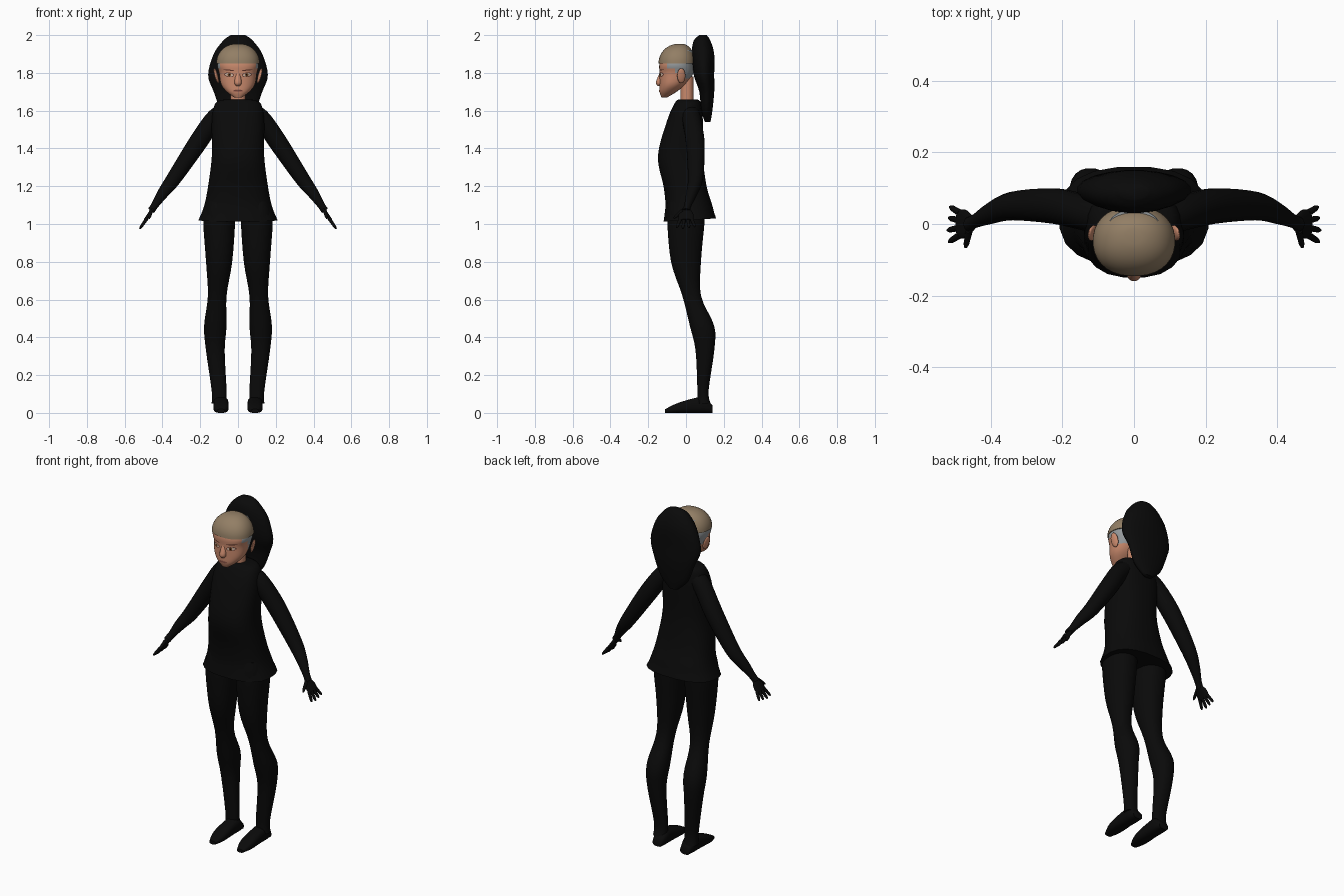
import bpy, bmesh, math
from mathutils import Vector

cube = bpy.data.objects.get("Cube")
if cube:
    bpy.data.objects.remove(cube)


def material(name, red, green, blue):
    mat = bpy.data.materials.new(name)
    mat.use_nodes = True
    mat.diffuse_color = (red, green, blue, 1)
    shader = mat.node_tree.nodes["Principled BSDF"]
    shader.inputs["Base Color"].default_value = mat.diffuse_color
    shader.inputs["Roughness"].default_value = 0.9
    return mat


BLACK = material("black cloth", .003, .003, .003)
SKIN = material("skin", .58, .25, .15)
TAN = material("tan hair", .29, .21, .13)
GREY = material("grey stubble", .3, .32, .33)
BROWN = material("dark brown", .1, .03, .02)
WHITE = material("eye white", .6, .45, .35)
IRIS = material("iris brown", .2, .07, .02)
LIP = material("lips", .36, .13, .09)


def smooth(keys, steps=4):
    """Pass a soft curve through a few key sections."""
    keys = [Vector(key) for key in keys]
    padded = [keys[0]] + keys + [keys[-1]]
    result = []
    for before, start, end, after in zip(padded, padded[1:], padded[2:], padded[3:]):
        leave, arrive = (end - before) / 2, (after - start) / 2
        for step in range(steps):
            t = step / steps
            bow = leave * (1 - t) - arrive * t
            ease = t * t * (3 - 2 * t)
            result.append(start.lerp(end, ease) + bow * t * (1 - t))
    return result + [keys[-1]]


def oval(center, across, along, sides=16, power=1.0):
    """Ring of points around a center; power below one makes it boxier."""
    ring = []
    for i in range(sides):
        angle = math.tau * (i + .5) / sides
        x, y = math.cos(angle), math.sin(angle)
        ring.append(Vector(center)
                    + Vector(across) * math.copysign(abs(x) ** power, x)
                    + Vector(along) * math.copysign(abs(y) ** power, y))
    return ring


def level(z, half_width, front, back, x=0, sides=20, power=.9):
    """Horizontal ring between a front and a back y."""
    return oval((x, (front + back) / 2, z), (half_width, 0, 0),
                (0, (back - front) / 2, 0), sides, power)


def finish(name, bm, *mats):
    mesh = bpy.data.meshes.new(name)
    bm.to_mesh(mesh)
    bm.free()
    obj = bpy.data.objects.new(name, mesh)
    bpy.context.collection.objects.link(obj)
    for mat in mats:
        mesh.materials.append(mat)
    bpy.ops.object.select_all(action='DESELECT')
    obj.select_set(True)
    bpy.context.view_layer.objects.active = obj
    bpy.ops.object.shade_smooth_by_angle(angle=math.radians(60))
    return obj


def loft(name, rings, *mats, rule=None):
    """Skin a closed surface over a list of rings."""
    bm = bmesh.new()
    loops = [[bm.verts.new(point) for point in ring] for ring in rings]
    for low, high in zip(loops, loops[1:]):
        for i in range(len(low)):
            bm.faces.new((low[i - 1], low[i], high[i], high[i - 1]))
    bm.faces.new(loops[0])
    bm.faces.new(loops[-1])
    bmesh.ops.recalc_face_normals(bm, faces=bm.faces)
    if rule:
        for face in bm.faces:
            face.material_index = rule(face.calc_center_median())
    return finish(name, bm, *mats)


# Tunic with flared hem that rides up towards the back
tunic_keys = [(1.02, .21, -.12, .16), (1.1, .18, -.11, .14), (1.2, .16, -.12, .11),
              (1.36, .14, -.15, .09), (1.55, .14, -.1, .09), (1.64, .12, -.06, .08),
              (1.66, .07, -.04, .06)]
tunic = loft("tunic", [level(*key, power=.8) for key in smooth(tunic_keys)], BLACK)
for vert in tunic.data.vertices:
    if vert.co.z < 1.05:
        vert.co.z += .06 * vert.co.y

# Neck
loft("neck", [level(z, .04, -.03, .04) for z in (1.63, 1.7, 1.78)], SKIN)


# Head with shaved sides
def stubble(center):
    hairline = -.1 if center.z > 1.82 else -.05
    return int(center.z > 1.77 and center.y > hairline)


skull_keys = [(1.67, .02, -.13, -.1), (1.7, .06, -.14, -.05), (1.74, .09, -.14, 0),
              (1.8, .1, -.14, .04), (1.85, .11, -.14, .04), (1.92, .08, -.11, .04)]
head = loft("head", [level(*key, sides=40) for key in smooth(skull_keys)],
            SKIN, GREY, rule=stubble)

# Hair cap: a dome that closes towards the crown
dome = []
for i in range(11):
    angle = math.radians(8 * i)
    size = math.cos(angle) ** .9
    dome.append(level(1.85 + .105 * math.sin(angle), .115 * size,
                      -.03 - .116 * size, -.03 + .08 * size, sides=32))
loft("hair_cap", dome, TAN)

# Large hanging tail of hair
tail_keys = [(1.54, .03, .1, .13), (1.6, .09, .08, .14), (1.7, .13, .07, .15),
             (1.79, .16, .04, .15), (1.9, .13, .03, .15), (1.97, .08, .04, .13),
             (2, .04, .07, .11)]
loft("hair_tail", [level(*key, power=1) for key in smooth(tail_keys)], BLACK)

# Nose
nose_keys = [(1.73, .01, -.15, -.12), (1.75, .02, -.16, -.12), (1.8, .01, -.14, -.12)]
loft("nose", [level(*key, sides=12, power=1) for key in smooth(nose_keys)], SKIN)

bpy.context.view_layer.update()


def plate(name, x, z, width, height, mat, layer, tilt=0):
    """Thin painted oval wrapped on the head."""
    bm = bmesh.new()

    def put(radius, angle):
        dx = radius * width * math.cos(angle)
        px, pz = x + dx, z + radius * height * math.sin(angle) + tilt * dx
        point = head.ray_cast(Vector((px, -1, pz)), Vector((0, 1, 0)))[1]
        return bm.verts.new((px, point.y - .001 * layer, pz))

    middle = put(0, 0)
    inner, outer = [[put(radius, math.tau * i / 20) for i in range(20)] for radius in (.5, 1)]
    for i in range(20):
        bm.faces.new((middle, inner[i - 1], inner[i]))
        bm.faces.new((inner[i - 1], outer[i - 1], outer[i], inner[i]))
    finish(name, bm, mat)


# Mouth
plate("mouth", 0, 1.705, .027, .007, LIP, 2)
plate("mouth_line", 0, 1.705, .024, .001, BROWN, 3)

# Paired parts
for side, s in (("left", 1), ("right", -1)):
    # Eye and brow
    plate(side + "_eye_rim", s * .047, 1.79, .026, .012, BROWN, 2, s * .1)
    plate(side + "_eye", s * .047, 1.79, .022, .009, WHITE, 3, s * .1)
    plate(side + "_iris", s * .046, 1.79, .009, .009, IRIS, 4)
    plate(side + "_pupil", s * .046, 1.79, .004, .004, BLACK, 5)
    plate(side + "_brow", s * .05, 1.815, .03, .003, BROWN, 2, s * .1)

    # Ear: flattened, leaning outwards
    ear = []
    for i in range(-4, 5):
        angle = math.radians(20 * i)
        size, rise = math.cos(angle), math.sin(angle)
        ear.append(oval((s * (.115 + .01 * rise), -.025, 1.785 + .04 * rise),
                        (s * .01 * size, -.01 * size, 0), (0, .02 * size, 0), 12))
    loft(side + "_ear", ear, SKIN)

    # Sleeve
    flat = Vector((s * .8, 0, .6))
    arm_keys = [(.07, .02, 1.6, .05), (.13, .03, 1.55, .05), (.22, .05, 1.42, .05),
                (.34, .05, 1.24, .04), (.4, .03, 1.16, .03), (.44, .01, 1.1, .02),
                (.46, 0, 1.07, .02)]
    loft(side + "_arm", [oval((s * x, y, z), flat * r, (0, r, 0))
                         for x, y, z, r in smooth(arm_keys)], BLACK)

    # Palm
    palm_keys = [(.45, 1.08, .02), (.47, 1.05, .04), (.49, 1.02, .04)]
    loft(side + "_palm", [oval((s * x, 0, z), flat * .01, (0, r, 0))
                          for x, z, r in smooth(palm_keys)], BLACK)

    # Fanned fingers and thumb
    digits = [("thumb", Vector((s * .46, -.02, 1.07)), Vector((s * .01, -.045, -.04)))]
    for i, label in enumerate(("little", "ring", "middle", "index")):
        spread = 1.5 - i
        reach = 1 - .1 * abs(i - 2)
        digits.append((label + "_finger", Vector((s * .485, .02 * spread, 1.025)),
                       Vector((s * .035, .015 * spread, -.05)) * reach))
    for label, base, span in digits:
        across = span.cross(flat).normalized()
        up = across.cross(span.normalized())
        loft(side + "_" + label, [oval(base + span * t, across * r, up * r, 8)
                                  for t, r in ((0, .01), (.8, .008), (1, .004))], BLACK)

    # Leg
    leg_keys = [(1.12, .1, .07, -.09, .1), (1.02, .1, .085, -.1, .1), (.8, .1, .07, -.08, .08),
                (.62, .11, .05, -.02, .08), (.46, .12, .06, .02, .15),
                (.33, .12, .05, .05, .15), (.12, .1, .04, .06, .12), (.05, .1, .04, .06, .13)]
    loft(side + "_leg", [level(z, width, front, back, s * x)
                         for z, x, width, front, back in smooth(leg_keys)], BLACK)

    # Shoe
    shoe_keys = [(.14, .03, .04), (.1, .04, .08), (.05, .04, .08), (-.05, .04, .05),
                 (-.11, .02, .02)]
    loft(side + "_shoe", [oval((s * .09, y, top / 2), (width, 0, 0), (0, 0, top / 2), power=.7)
                          for y, width, top in smooth(shoe_keys)], BLACK)
